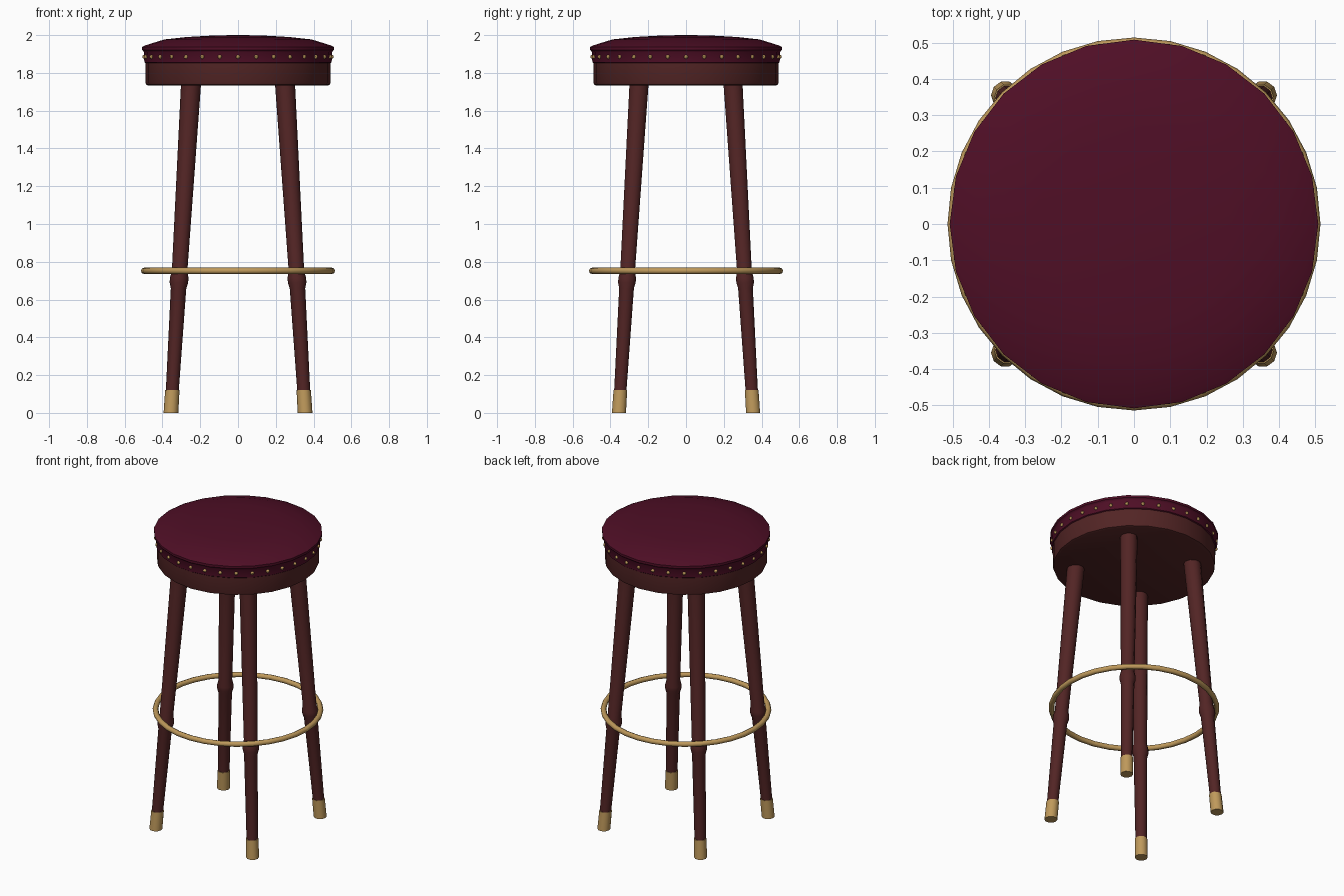
import bpy, bmesh, math
from mathutils import Vector

if "Cube" in bpy.data.objects:
    bpy.data.objects.remove(bpy.data.objects["Cube"])


def material(name, r, g, b):
    m = bpy.data.materials.new(name)
    m.diffuse_color = (r, g, b, 1)
    m.use_nodes = True
    m.node_tree.nodes["Principled BSDF"].inputs["Base Color"].default_value = m.diffuse_color
    return m


burgundy = material("burgundy leather", 0.078, 0.0045, 0.019)
wood = material("dark red wood", 0.085, 0.018, 0.018)
brass = material("brass", 0.52, 0.32, 0.105)


def finish(name, bm, mat, angle=40):
    bmesh.ops.recalc_face_normals(bm, faces=bm.faces)
    me = bpy.data.meshes.new(name)
    bm.to_mesh(me)
    bm.free()
    me.materials.append(mat)
    ob = bpy.data.objects.new(name, me)
    bpy.context.collection.objects.link(ob)
    bpy.ops.object.select_all(action='DESELECT')
    ob.select_set(True)
    bpy.context.view_layer.objects.active = ob
    bpy.ops.object.shade_smooth_by_angle(angle=math.radians(angle))
    return ob


def lathe(name, profile, sides, mat, centre=lambda z: (0, 0), angle=40):
    """Capped stack of rings (radius, z) whose centre may drift with height."""
    bm = bmesh.new()
    rings = []
    for r, z in profile:
        cx, cy = centre(z)
        rings.append([bm.verts.new((cx + r * math.cos(2 * math.pi * i / sides),
                                    cy + r * math.sin(2 * math.pi * i / sides), z))
                      for i in range(sides)])
    for a, b in zip(rings, rings[1:]):
        for i in range(sides):
            j = (i + 1) % sides
            bm.faces.new((a[i], a[j], b[j], b[i]))
    bm.faces.new(rings[0])
    bm.faces.new(rings[-1])
    return finish(name, bm, mat, angle)


# Wooden seat base
lathe("seat_base", [(0.475, 1.733), (0.486, 1.738), (0.49, 1.75), (0.49, 1.86)], 24, wood)

# Upholstered cushion: side band, lip and domed top
lathe("cushion", [(0.485, 1.848), (0.496, 1.856), (0.498, 1.91), (0.502, 1.917), (0.508, 1.922),
                  (0.508, 1.937), (0.49, 1.946), (0.39, 1.977), (0.27, 1.99),
                  (0.13, 1.998), (0.02, 2.0)], 24, burgundy)

# Row of brass nails round the cushion band
bm = bmesh.new()
for i in range(32):
    a = 2 * math.pi * i / 32
    new = bmesh.ops.create_uvsphere(bm, u_segments=8, v_segments=6, radius=0.011)
    bmesh.ops.translate(bm, verts=new["verts"],
                        vec=Vector((0.495 * math.cos(a), 0.495 * math.sin(a), 1.885)))
finish("nail_heads", bm, brass)

# Splayed legs with a turned knob, and brass ferrules
for sy, end in ((-1, "front"), (1, "back")):
    for sx, side in ((-1, "left"), (1, "right")):
        def centre(z, sx=sx, sy=sy):
            d = 0.355 - 0.061 * z
            return sx * d, sy * d
        lathe(f"{end}_{side}_leg",
              [(0.034, 0.1), (0.041, 0.66), (0.049, 0.69), (0.049, 0.715),
               (0.041, 0.75), (0.053, 1.74)], 10, wood, centre, 50)
        lathe(f"{end}_{side}_ferrule", [(0.039, 0.0), (0.038, 0.122)], 10, brass, centre, 50)

# Brass foot ring
bpy.ops.mesh.primitive_torus_add(major_segments=32, minor_segments=8, major_radius=0.497,
                                 minor_radius=0.017, location=(0, 0, 0.752))
ring = bpy.context.object
ring.name = "foot_ring"
ring.data.materials.append(brass)
bpy.ops.object.shade_smooth_by_angle(angle=math.radians(50))
